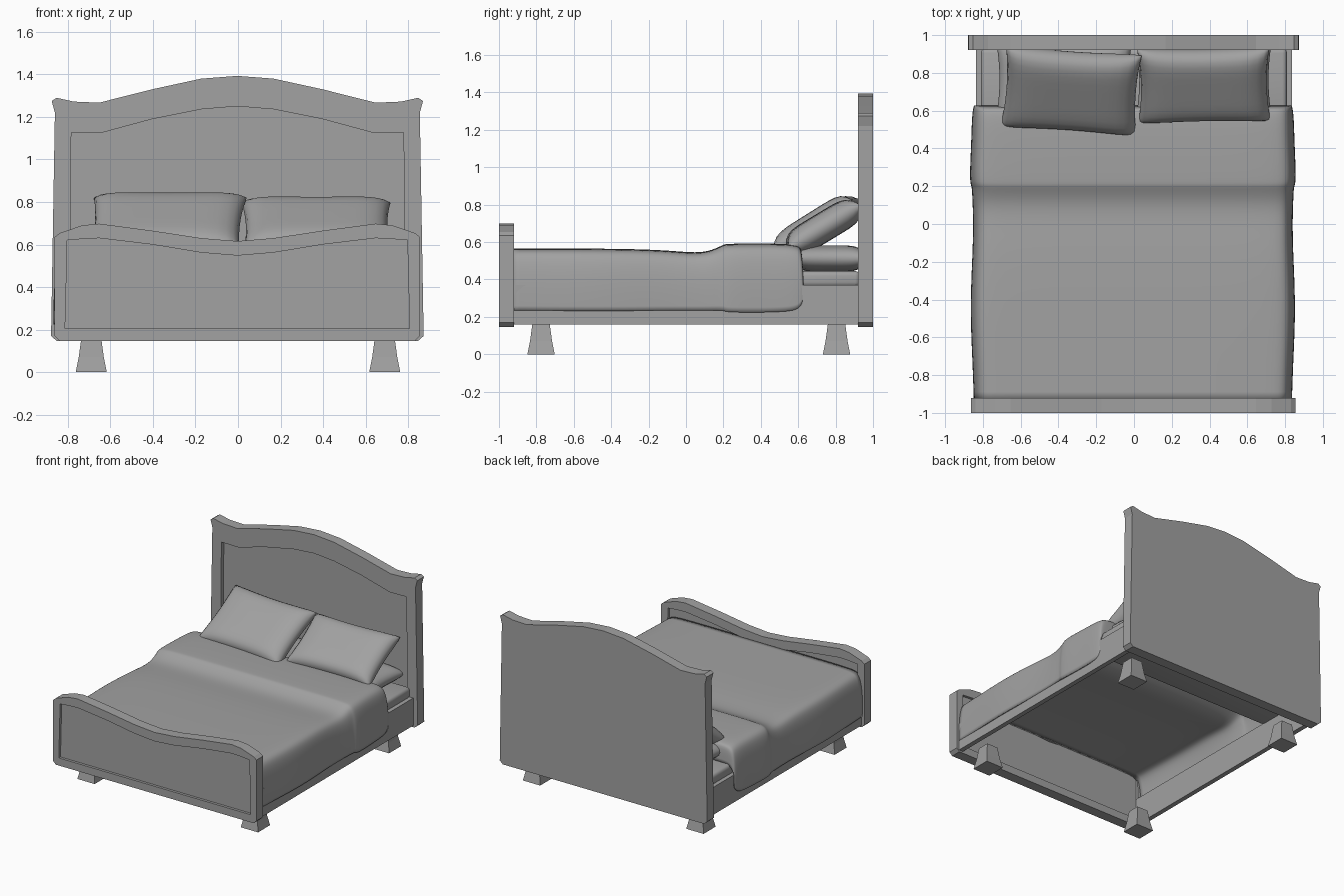
import bpy, bmesh, math
from mathutils import Matrix

cube = bpy.data.objects.get("Cube")
if cube:
    bpy.data.objects.remove(cube)

grey = bpy.data.materials.new("plain_grey")
grey.use_nodes = True
tone = (0.36, 0.36, 0.36, 1)
grey.diffuse_color = tone
grey.node_tree.nodes["Principled BSDF"].inputs["Base Color"].default_value = tone


def finish(name, bm, smooth=False):
    bmesh.ops.recalc_face_normals(bm, faces=bm.faces)
    mesh = bpy.data.meshes.new(name)
    bm.to_mesh(mesh)
    bm.free()
    mesh.materials.append(grey)
    if smooth:
        mesh.shade_smooth()
    obj = bpy.data.objects.new(name, mesh)
    bpy.context.collection.objects.link(obj)
    return obj


def loft(bm, rings, closed=True):
    """Join rings of points with quads and return the vertex rings."""
    rows = [[bm.verts.new(p) for p in ring] for ring in rings]
    n = len(rows[0])
    for a, b in zip(rows, rows[1:]):
        for i in range(n if closed else n - 1):
            j = (i + 1) % n
            bm.faces.new((a[i], a[j], b[j], b[i]))
    return rows


def mirrored(half):
    """Half outline from bottom right up to the centre, mirrored to a loop."""
    return half + [(-x, z) for x, z in reversed(half) if x > 0]


def board(name, outer, inner, front, back, depth, both=False):
    """Shaped board with a recessed panel on the front, or on both faces."""
    outer, inner = mirrored(outer), mirrored(inner)

    def ring(outline, y):
        return [(x - .003, y, z) for x, z in outline]

    rings = [ring(inner, front + depth), ring(inner, front),
             ring(outer, front), ring(outer, back)]
    if both:
        rings += [ring(inner, back), ring(inner, back - depth)]
    bm = bmesh.new()
    rows = loft(bm, rings)
    bm.faces.new(rows[0])
    bm.faces.new(rows[-1])
    finish(name, bm)


# Headboard and footboard
board("headboard",
      [(.85, .147), (.876, .17), (.858, 1.22), (.873, 1.275), (.85, 1.29),
       (.77, 1.272), (.65, 1.267), (.4, 1.33), (.17, 1.38), (0, 1.393)],
      [(.79, .21), (.79, .22), (.782, 1.08), (.781, 1.11), (.78, 1.127),
       (.72, 1.126), (.64, 1.125), (.4, 1.19), (.17, 1.236), (0, 1.25)],
      .92, 1, .03)
board("footboard",
      [(.835, .147), (.859, .17), (.859, .635), (.835, .654), (.73, .69),
       (.65, .698), (.4, .665), (.17, .63), (0, .616)],
      [(.81, .205), (.81, .21), (.80, .6), (.80, .62), (.73, .626),
       (.65, .63), (.4, .6), (.17, .562), (0, .548)],
      -1, -.92, .02, both=True)


def box(name, x, y, z, bevel=0):
    bm = bmesh.new()
    bmesh.ops.create_cube(bm, size=1)
    for v in bm.verts:
        v.co = [lo + (c + .5) * (hi - lo) for c, (lo, hi) in zip(v.co, (x, y, z))]
    obj = finish(name, bm, bevel > 0)
    if bevel:
        mod = obj.modifiers.new("rounding", 'BEVEL')
        mod.width, mod.segments = bevel, 3


# Side rails and flared legs
for side, sx in (("left", 1), ("right", -1)):
    box(side + "_rail", sorted((sx * .8, sx * .836)), (-.93, .93), (.16, .37))
    for end, y in (("front", -.775), ("back", .805)):
        bm = bmesh.new()
        rows = loft(bm, [[(sx * .69 + a * r, y + b * r, z)
                          for a, b in ((-1, -1), (1, -1), (1, 1), (-1, 1))]
                         for z, r in ((0, .073), (.07, .059), (.165, .046))])
        bm.faces.new(rows[0])
        bm.faces.new(rows[-1])
        finish(f"{end}_{side}_leg", bm)

# Exposed mattress at the head end
box("mattress", (-.81, .81), (.45, .93), (.36, .445), .025)


def cover(name, stations):
    """Draped cloth: each station is (y, half width, top height, hem height)."""
    half = [(1, 0), (1, .3), (.993, .6), (.975, .85), (.94, .97),
            (.85, 1), (.4, 1), (0, 1)]
    section = mirrored(half)
    bm = bmesh.new()
    loft(bm, [[(x * w - .006, y, hem + (top - hem) * t) for x, t in section]
              for y, w, top, hem in stations], closed=False)
    if sum(f.normal.z for f in bm.faces) < 0:
        bmesh.ops.reverse_faces(bm, faces=bm.faces)
    obj = finish(name, bm, True)
    sub = obj.modifiers.new("softness", 'SUBSURF')
    sub.levels = sub.render_levels = 2
    sub.boundary_smooth = 'PRESERVE_CORNERS'
    solid = obj.modifiers.new("thickness", 'SOLIDIFY')
    solid.thickness, solid.offset = .012, -1


# One blanket: rippled sides, a dip, then the thicker part folded back
cover("blanket", [
    (-.935, .842, .565, .235), (-.75, .848, .565, .233), (-.5, .86, .565, .232),
    (-.3, .856, .563, .232), (-.1, .846, .556, .235), (.06, .846, .54, .235),
    (.14, .85, .556, .235), (.2, .852, .586, .235), (.212, .862, .59, .226),
    (.3, .862, .592, .224), (.42, .856, .592, .224), (.54, .853, .59, .228),
    (.6, .848, .582, .24), (.62, .843, .565, .27), (.627, .84, .44, .3)])


def pillow(name, centre, size, tilt, turn=0):
    """Plump cushion with pinched sides and pointed corners."""
    n = 16
    bm = bmesh.new()
    for face in (1, -1):
        rows = []
        for i in range(n + 1):
            u = -math.cos(math.pi * i / n)
            row = []
            for j in range(n + 1):
                v = -math.cos(math.pi * j / n)
                puff = ((1 - u ** 6) * (1 - v ** 6)) ** .5
                row.append((size[0] * u * (1 - .05 * (1 - v * v)),
                            size[1] * v * (1 - .07 * (1 - u * u)),
                            face * size[2] * puff))
            rows.append(row)
        loft(bm, rows, closed=False)
    bmesh.ops.remove_doubles(bm, verts=bm.verts, dist=.0005)
    obj = finish(name, bm, True)
    obj.matrix_world = (Matrix.Translation(centre)
                        @ Matrix.Rotation(math.radians(turn), 4, 'Z')
                        @ Matrix.Rotation(math.radians(tilt), 4, 'X'))


# Flat pillows below, leaning pillows above
for side, sx in (("left", 1), ("right", -1)):
    pillow(side + "_flat_pillow", (sx * .37, .765, .512), (.36, .2, .07), 0)
pillow("right_leaning_pillow", (-.333, .705, .687), (.36, .25, .078), 32, -4)
pillow("left_leaning_pillow", (.37, .735, .68), (.35, .225, .078), 31, 1)
